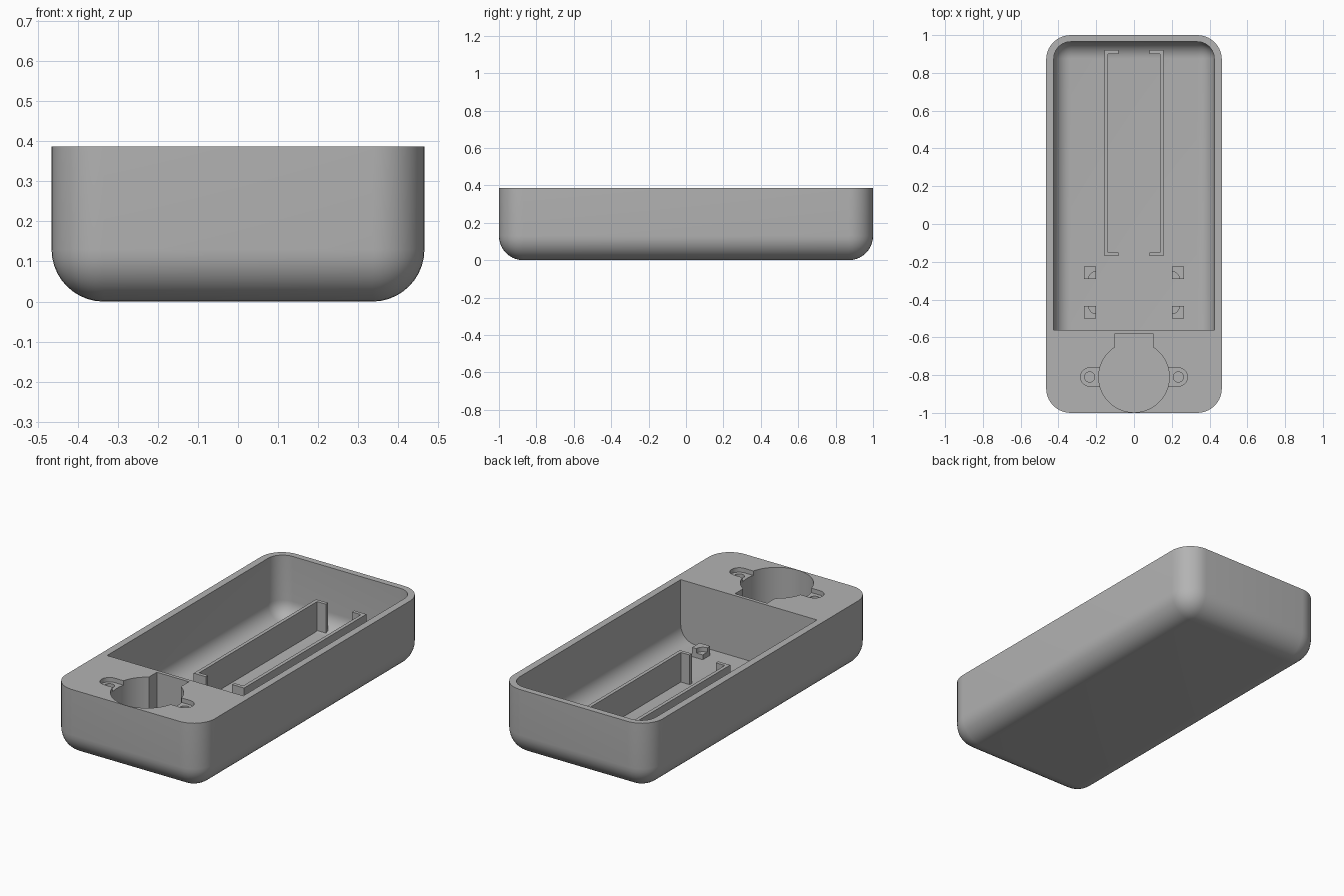
import bpy, bmesh
from mathutils import Matrix, Vector

cube = bpy.data.objects.get("Cube")
if cube:
    bpy.data.objects.remove(cube, do_unlink=True)

grey = bpy.data.materials.new("plain_grey")
grey.use_nodes = True
colour = (0.45, 0.45, 0.45, 1)
grey.diffuse_color = colour
grey.node_tree.nodes["Principled BSDF"].inputs["Base Color"].default_value = colour

TOP = 0.387
FLOOR = 0.043
HOLE_Y = -0.81


def make_object(name, bm):
    bmesh.ops.recalc_face_normals(bm, faces=bm.faces)
    mesh = bpy.data.meshes.new(name)
    bm.to_mesh(mesh)
    bm.free()
    mesh.materials.append(grey)
    obj = bpy.data.objects.new(name, mesh)
    bpy.context.collection.objects.link(obj)
    return obj


def add_box(bm, x, y, z):
    """Box from (low, high) pairs."""
    lo, hi = (Vector(c) for c in zip(x, y, z))
    mat = Matrix.Translation((lo + hi) / 2) @ Matrix.Diagonal((*(hi - lo), 1))
    return bmesh.ops.create_cube(bm, size=1, matrix=mat)["verts"]


def box(name, x, y, z, radius=0, skip=None):
    """Box whose edges are rounded, except those that skip() picks."""
    bm = bmesh.new()
    add_box(bm, x, y, z)
    if radius:
        edges = [e for e in bm.edges if not skip(e)]
        bmesh.ops.bevel(bm, geom=edges, offset=radius, segments=10,
                        profile=0.5, affect='EDGES')
    return make_object(name, bm)


def cylinder(name, x, y, z, radius, sides=48):
    bm = bmesh.new()
    mat = Matrix.Translation((x, y, sum(z) / 2))
    bmesh.ops.create_cone(bm, cap_ends=True, segments=sides, radius1=radius,
                          radius2=radius, depth=z[1] - z[0], matrix=mat)
    return make_object(name, bm)


def cut(target, cutter):
    cutter.hide_render = True
    mod = target.modifiers.new("cut", 'BOOLEAN')
    mod.operation = 'DIFFERENCE'
    mod.solver = 'EXACT'
    mod.object = cutter
    bpy.context.view_layer.objects.active = target
    bpy.ops.object.modifier_apply(modifier=mod.name)
    bpy.data.objects.remove(cutter, do_unlink=True)


def smooth(obj):
    bpy.ops.object.select_all(action='DESELECT')
    obj.select_set(True)
    bpy.context.view_layer.objects.active = obj
    bpy.ops.object.shade_smooth_by_angle(angle=0.6)


def on_top(e):
    return all(v.co.z > TOP - 0.01 for v in e.verts)


def on_top_or_front(e):
    return on_top(e) or all(v.co.y < -0.5 for v in e.verts)


# Outer case with round upright corners and a round underside
case = box("case", (-0.465, 0.465), (-1, 1), (0, TOP), 0.13, on_top)

# Open compartment, flat at its front end
cut(case, box("compartment", (-0.425, 0.425), (-0.56, 0.965),
              (FLOOR, TOP + 0.1), 0.09, on_top_or_front))

# Round well with a square notch behind it
well = (0.135, TOP + 0.1)
cut(case, cylinder("well", 0, HOLE_Y, well, 0.187, 64))
cut(case, box("well_notch", (-0.1, 0.1), (HOLE_Y, -0.58), well))

# Shallow ears beside the well, each with a screw hole
for side in (-1, 1):
    ear = (TOP - 0.025, TOP + 0.1)
    cut(case, cylinder("ear", side * 0.235, HOLE_Y, ear, 0.048))
    cut(case, box("ear_slot", sorted((side * 0.15, side * 0.235)),
                  (HOLE_Y - 0.048, HOLE_Y + 0.048), ear))
    cut(case, cylinder("screw_hole", side * 0.235, HOLE_Y,
                       (TOP - 0.15, TOP + 0.1), 0.027, 32))
smooth(case)

# Pair of bracket-shaped rails facing each other
for side, label in ((-1, "right"), (1, "left")):
    profile = [(0.157, -0.17), (0.157, 0.92), (0.082, 0.92), (0.082, 0.9),
               (0.137, 0.9), (0.137, -0.15), (0.082, -0.15), (0.082, -0.17)]
    bm = bmesh.new()
    base = bm.faces.new([bm.verts.new((side * x, y, FLOOR - 0.01))
                         for x, y in profile])
    top = bmesh.ops.extrude_face_region(bm, geom=[base])["geom"]
    bmesh.ops.translate(bm, vec=(0, 0, 0.177), verts=[
        v for v in top if isinstance(v, bmesh.types.BMVert)])
    make_object(label + "_rail", bm)

# Four corner supports, each with a quarter-round seat facing the middle
for side, label in ((-1, "right"), (1, "left")):
    for end, place in ((-1, "front"), (1, "back")):
        mid = -0.363
        ys = sorted((mid + end * 0.072, mid + end * 0.138))
        support = box(f"{place}_{label}_support",
                      sorted((side * 0.2, side * 0.266)), ys,
                      (FLOOR - 0.01, 0.095))
        cut(support, cylinder("seat", side * 0.2, mid + end * 0.072,
                              (0.07, 0.2), 0.04, 32))
        smooth(support)
